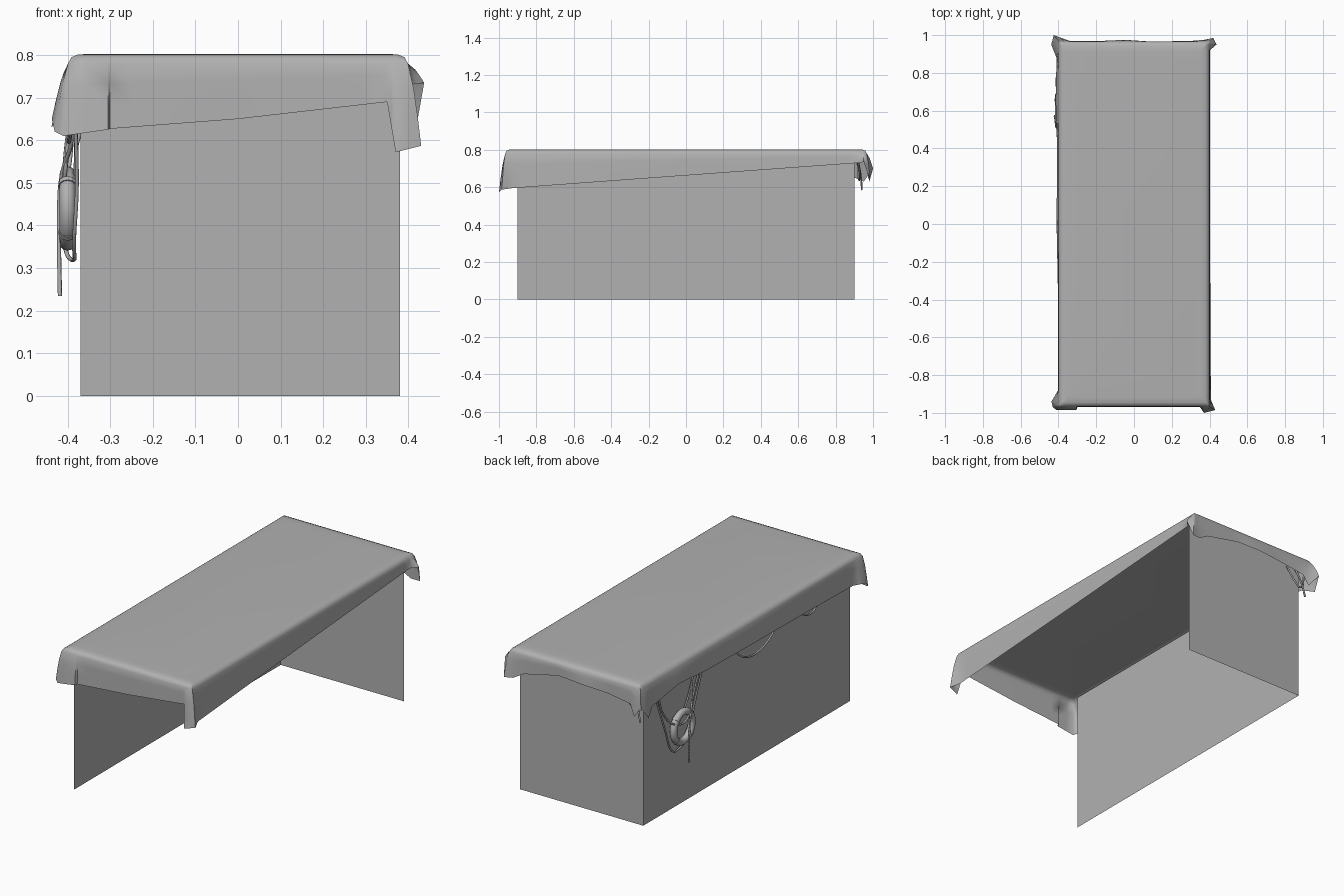
import bpy, bmesh, math
from mathutils import Vector

if "Cube" in bpy.data.objects:
    bpy.data.objects.remove(bpy.data.objects["Cube"])


def mesh_object(name, verts, faces):
    me = bpy.data.meshes.new(name)
    me.from_pydata(verts, [], faces)
    ob = bpy.data.objects.new(name, me)
    bpy.context.collection.objects.link(ob)
    return ob


# Two upright panels forming an open corner under the cloth
mesh_object("side_panel", [(-.37, .9, 0), (-.37, -.9, 0), (-.37, -.9, .785), (-.37, .9, .785)], [(0, 1, 2, 3)])
mesh_object("back_panel", [(.38, .9, 0), (-.37, .9, 0), (-.37, .9, .785), (.38, .9, .785)], [(0, 1, 2, 3)])

# Hem of the cloth, counter-clockwise from the front left corner
HEM = [
    (-.41, -.985, .61), (-.305, -.985, .625), (-.30, -.97, .627), (0, -.968, .65), (.35, -.97, .69),
    (.37, -1.0, .572), (.43, -.985, .587), (.407, -.93, .595), (.402, 0, .663), (.402, .92, .73),
    (.437, .95, .735), (.42, .985, .64), (.37, .975, .645), (.31, .97, .68), (.1, .965, .725),
    (-.05, .975, .72), (-.2, .968, .71), (-.34, .97, .69), (-.37, .98, .63), (-.425, 1.0, .70),
    (-.438, .95, .63), (-.41, .88, .66), (-.415, .65, .70), (-.407, .4, .675), (-.41, 0, .67),
    (-.402, -.4, .66), (-.402, -.88, .65), (-.437, -.94, .65), (-.43, -.97, .62),
]
hem = []
for a, b in zip(HEM, HEM[1:] + HEM[:1]):
    a, b = Vector(a), Vector(b)
    n = max(2, round((b - a).length / .05))
    hem += [a.lerp(b, i / n) for i in range(n)]


def clamped(p, x, y, z):
    return Vector((max(-x, min(x, p.x)), max(-y, min(y, p.y)), z))


# Cloth lofted from the flat top, over a soft shoulder, down to the hem
rows = [[clamped(p, *ring) for p in hem] for ring in
        ((.35, .915, .803), (.376, .944, .801), (.391, .959, .795), (.399, .967, .780))]
for s in (.3, .65, 1):
    row = []
    for top, p in zip(rows[3], hem):
        v = top.lerp(p, s ** .7)              # the cloth swings out first, then falls
        v.z = top.z + (p.z - top.z) * s
        row.append(v)
    rows.append(row)
n = len(hem)
verts = [v for r in rows for v in r]
faces = [(r * n + i, (r + 1) * n + i, (r + 1) * n + (i + 1) % n, r * n + (i + 1) % n)
         for r in range(len(rows) - 1) for i in range(n)]
faces.append(tuple(range(n)))
cloth = mesh_object("draped_cloth", verts, faces)
bm = bmesh.new()
bm.from_mesh(cloth.data)
bmesh.ops.remove_doubles(bm, verts=bm.verts, dist=.0005)
bmesh.ops.recalc_face_normals(bm, faces=bm.faces)
if max(bm.faces, key=lambda f: f.calc_area()).normal.z < 0:
    bmesh.ops.reverse_faces(bm, faces=bm.faces)
bm.to_mesh(cloth.data)
bm.free()
bpy.context.view_layer.objects.active = cloth
cloth.select_set(True)
bpy.ops.object.shade_smooth_by_angle(angle=math.radians(50))


def rope(name, pts, radius=.005):
    cu = bpy.data.curves.new(name, 'CURVE')
    cu.dimensions = '3D'
    cu.bevel_depth = radius
    cu.bevel_resolution = 1
    cu.resolution_u = 8
    cu.use_fill_caps = True
    sp = cu.splines.new('BEZIER')
    sp.bezier_points.add(len(pts) - 1)
    for bp, p in zip(sp.bezier_points, pts):
        bp.co = p
        bp.handle_left_type = bp.handle_right_type = 'AUTO'
    bpy.context.collection.objects.link(bpy.data.objects.new(name, cu))


# Ring hanging on the left side, with bindings around its tube
C, R = Vector((-.40, .6, .44)), .08
bpy.ops.mesh.primitive_torus_add(location=C, rotation=(0, math.pi / 2, 0), major_radius=R,
                                 minor_radius=.019, major_segments=32, minor_segments=12)
bpy.context.object.name = "hanging_ring"
bpy.ops.object.shade_smooth()
for k in range(4):
    a = math.radians(45 + 90 * k)
    out = Vector((0, math.cos(a), math.sin(a)))
    tangent = Vector((0, -out.z, out.y))
    bpy.ops.mesh.primitive_cylinder_add(vertices=12, radius=.021, depth=.012, location=C + out * R,
                                        rotation=tangent.to_track_quat('Z', 'Y').to_euler())
    bpy.context.object.name = f"ring_band_{k + 1}"
    bpy.ops.object.shade_smooth_by_angle()

# Ropes: hangers, drooping loops, loose end and small swags along the hem
rope("hanging_rope", [(-.385, .42, .72), (-.39, .48, .60), (-.415, .55, .51), (-.42, .57, .40), (-.418, .57, .235)])
rope("second_hanging_rope", [(-.385, .47, .72), (-.38, .53, .56), (-.385, .58, .50)])
rope("long_loop", [(-.39, .83, .70), (-.41, .77, .49), (-.405, .70, .345), (-.385, .61, .32),
                   (-.385, .53, .36), (-.378, .47, .50), (-.385, .40, .70)])
rope("short_loop", [(-.385, .80, .70), (-.395, .75, .55), (-.41, .66, .475), (-.41, .57, .48), (-.39, .50, .68)])
rope("corner_loop", [(-.39, .92, .73), (-.36, .925, .64), (-.32, .93, .66), (-.27, .92, .74)])
rope("corner_tail", [(-.33, .92, .74), (-.36, .935, .66), (-.38, .94, .585)])
rope("middle_swag", [(-.385, .14, .68), (-.395, .05, .61), (-.395, -.1, .605), (-.385, -.26, .68)])
rope("front_swag", [(-.385, -.42, .67), (-.392, -.52, .63), (-.385, -.62, .67)])

# One dark grey for every part
grey = bpy.data.materials.new("dark_grey")
grey.diffuse_color = (.44, .44, .44, 1)
grey.use_nodes = True
grey.node_tree.nodes["Principled BSDF"].inputs["Base Color"].default_value = grey.diffuse_color
for ob in bpy.data.objects:
    ob.data.materials.append(grey)
